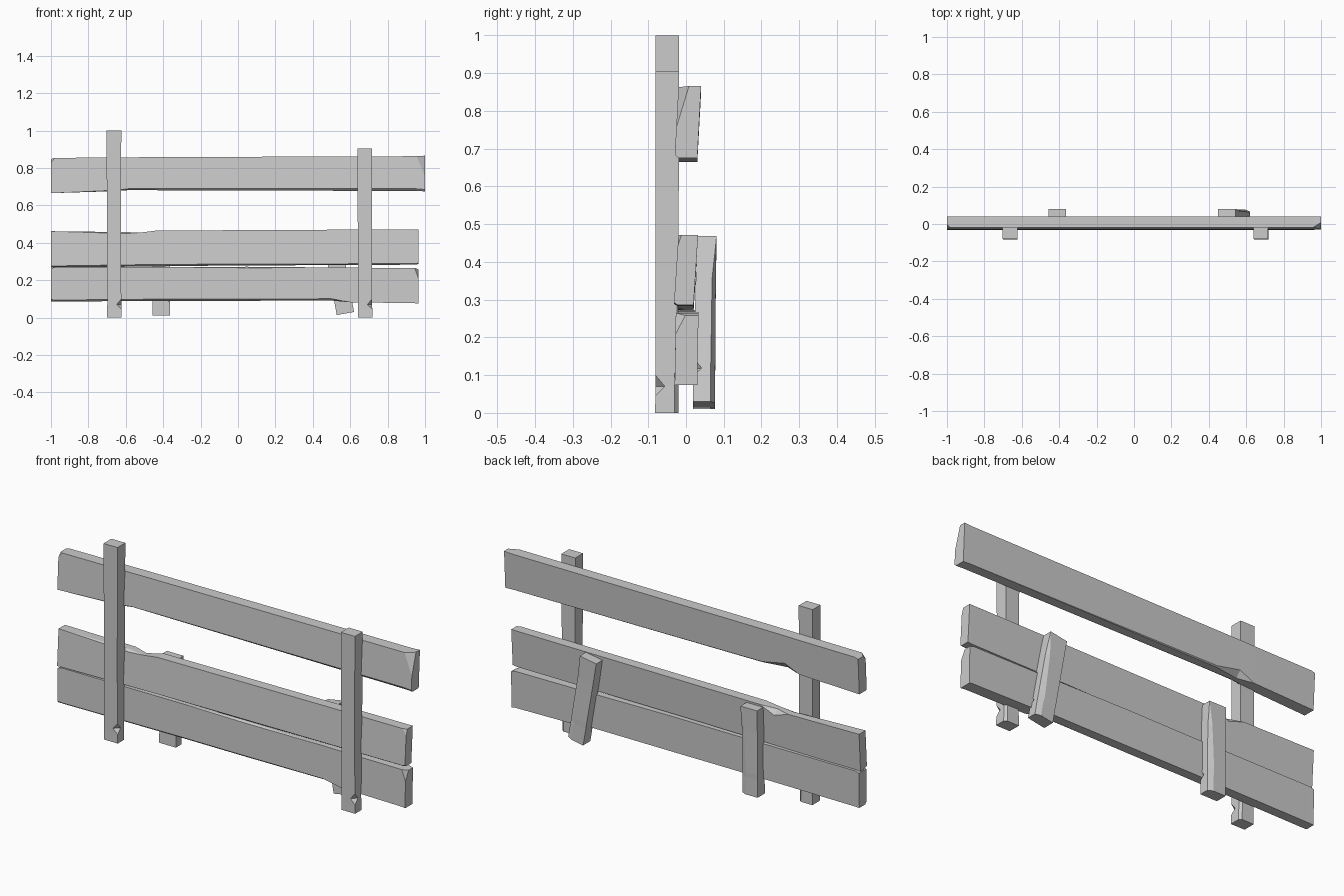
import bpy, bmesh
from math import radians
from mathutils import Vector, Matrix


def ring(u0, u1, v0, v1, lean=0, chips=None):
    """Rectangle with optional (du, dv) chamfers on corners a, b, c, d (counter-clockwise)."""
    k = {c: (0, 0) for c in "abcd"}
    k.update(chips or {})
    (a, e), (b, f), (c, g), (d, h) = (k[n] for n in "abcd")
    pts = [(u0, v0 + e), (u0 + a, v0), (u1 - b, v0), (u1, v0 + f),
           (u1, v1 - g), (u1 - c, v1), (u0 + d, v1), (u0, v1 - h)]
    return [(u + lean * (v - v0) / (v1 - v0), v) for u, v in pts]


def loft(name, rings, place, matrix=None):
    """Skin a list of (position, ring) into a closed flat-faced solid."""
    bm = bmesh.new()
    loops = [[bm.verts.new(place(t, u, v)) for u, v in r] for t, r in rings]
    for p, q in zip(loops, loops[1:]):
        for i in range(8):
            j = (i + 1) % 8
            bm.faces.new((p[i], p[j], q[j], q[i]))
    bm.faces.new(loops[0][::-1])
    bm.faces.new(loops[-1])
    bmesh.ops.remove_doubles(bm, verts=bm.verts, dist=0.0005)
    bmesh.ops.recalc_face_normals(bm, faces=bm.faces)
    mesh = bpy.data.meshes.new(name)
    bm.to_mesh(mesh)
    bm.free()
    if matrix:
        mesh.transform(matrix)
    obj = bpy.data.objects.new(name, mesh)
    bpy.context.collection.objects.link(obj)
    return obj


def plank(name, y0, y1, lean, sections):
    """sections: (x, bottom z, top z, chips); a/d front bottom/top, b/c back bottom/top."""
    loft(name, [(x, ring(y0, y1, z0, z1, lean, ch)) for x, z0, z1, ch in sections],
         lambda t, u, v: Vector((t, u, v)))


def post(name, sections, matrix=None):
    """sections: (z, x0, x1, y0, y1, chips); a/b front left/right, d/c back left/right."""
    loft(name, [(z, ring(x0, x1, y0, y1, 0, ch)) for z, x0, x1, y0, y1, ch in sections],
         lambda t, u, v: Vector((u, v, t)), matrix)


# Three rough horizontal planks
plank("top_plank", -0.03, 0.03, 0.01, [
    (-1.0, 0.665, 0.848, {"d": (0.02, 0.02)}),
    (-0.98, 0.666, 0.854, {}),
    (-0.66, 0.676, 0.856, {"a": (0.005, 0.005)}),
    (-0.58, 0.682, 0.857, {"a": (0.015, 0.008), "b": (0.025, 0.03)}),
    (-0.45, 0.681, 0.858, {"a": (0.015, 0.01), "b": (0.005, 0.005)}),
    (0.955, 0.677, 0.863, {"a": (0.01, 0.012)}),
    (1.0, 0.675, 0.866, {"d": (0.028, 0.11), "a": (0.01, 0.01)}),
])
plank("middle_plank", -0.032, 0.02, 0.012, [
    (-1.0, 0.268, 0.462, {"a": (0.03, 0.008)}),
    (-0.60, 0.272, 0.457, {"a": (0.03, 0.01), "d": (0.015, 0.008)}),
    (-0.52, 0.273, 0.455, {"a": (0.028, 0.01), "c": (0.025, 0.025)}),
    (-0.44, 0.274, 0.465, {"a": (0.025, 0.01)}),
    (-0.1, 0.278, 0.467, {"a": (0.01, 0.008)}),
    (0.945, 0.283, 0.472, {"a": (0.01, 0.006)}),
    (0.965, 0.286, 0.472, {"d": (0.008, 0.03), "a": (0.01, 0.006)}),
])
plank("bottom_plank", -0.03, 0.03, 0.003, [
    (-1.0, 0.085, 0.263, {"a": (0.012, 0.012)}),
    (-0.98, 0.086, 0.27, {"a": (0.01, 0.008)}),
    (-0.3, 0.09, 0.27, {"a": (0.012, 0.01)}),
    (0.05, 0.09, 0.272, {"a": (0.012, 0.01), "d": (0.01, 0.006)}),
    (0.50, 0.091, 0.268, {"a": (0.015, 0.01)}),
    (0.60, 0.082, 0.267, {}),
    (0.945, 0.077, 0.265, {}),
    (0.965, 0.074, 0.258, {"d": (0.025, 0.05)}),
])

# Two tall front posts with a chipped foot
for name, x, height in (("front_post_left", -0.663, 1.0), ("front_post_right", 0.678, 0.905)):
    post(name, [
        (0.0, x - 0.037, x + 0.041, -0.082, -0.02, {"c": (0.012, 0.01)}),
        (0.045, x - 0.037, x + 0.040, -0.081, -0.02, {"c": (0.012, 0.01)}),
        (0.07, x - 0.036, x + 0.039, -0.081, -0.02, {"b": (0.025, 0.025), "c": (0.012, 0.01)}),
        (0.1, x - 0.036, x + 0.039, -0.081, -0.02, {"c": (0.012, 0.01)}),
        (0.38, x - 0.037, x + 0.037, -0.081, -0.02, {}),
        (height, x - 0.040, x + 0.039, -0.081, -0.018, {}),
    ])

# Two short back braces, the right one leaning
brace = [
    (0.0, -0.047, 0.047, 0.018, 0.077, {"c": (0.025, 0.012)}),
    (0.07, -0.047, 0.047, 0.019, 0.077, {"c": (0.025, 0.012)}),
    (0.09, -0.047, 0.047, 0.02, 0.077, {"b": (0.02, 0.022), "c": (0.028, 0.012)}),
    (0.115, -0.047, 0.047, 0.021, 0.078, {"c": (0.028, 0.012)}),
    (0.33, -0.047, 0.047, 0.026, 0.079, {"c": (0.018, 0.01)}),
    (0.445, -0.047, 0.047, 0.03, 0.081, {}),
]
post("back_brace_left", brace, Matrix.Translation((-0.411, 0, 0.01)))
post("back_brace_right", brace,
     Matrix.Translation((0.574, 0, 0.022)) @ Matrix.Rotation(radians(-10), 4, "Y"))
